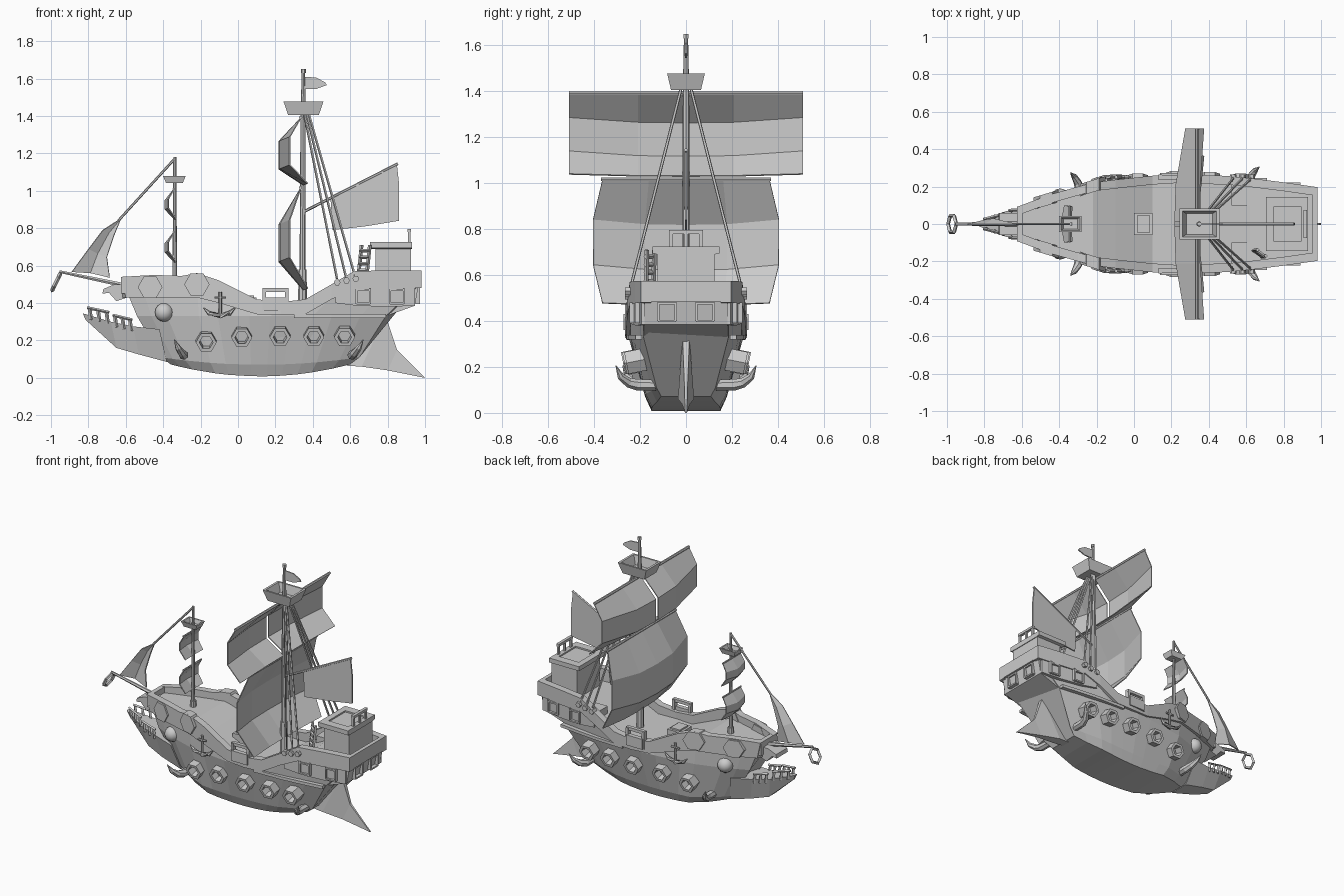
import bpy, bmesh, math
from mathutils import Vector as V


def loft(name, rings, cap=True, closed=True):
    bm = bmesh.new()
    vs = [[bm.verts.new(p) for p in r] for r in rings]
    n = len(rings[0])
    for a, b in zip(vs, vs[1:]):
        for i in range(n if closed else n - 1):
            j = (i + 1) % n
            bm.faces.new((a[i], a[j], b[j], b[i]))
    if cap:
        bm.faces.new(vs[0])
        bm.faces.new(vs[-1])
    bmesh.ops.recalc_face_normals(bm, faces=bm.faces)
    me = bpy.data.meshes.new(name)
    bm.to_mesh(me)
    bm.free()
    ob = bpy.data.objects.new(name, me)
    bpy.context.collection.objects.link(ob)
    return ob


def tube(name, pts, radii, n=6, axis=None):
    pts = [V(p) for p in pts]
    if not isinstance(radii, (list, tuple)):
        radii = [radii] * len(pts)
    rings = []
    for i, p in enumerate(pts):
        t = V(axis) if axis else pts[min(i + 1, len(pts) - 1)] - pts[max(i - 1, 0)]
        t.normalize()
        u = t.cross(V((1, 0, 0)) if abs(t.x) < .9 else V((0, 1, 0))).normalized()
        w = t.cross(u)
        rings.append([p + radii[i] * (math.cos(k * math.tau / n) * w + math.sin(k * math.tau / n) * u)
                      for k in range(n)])
    return loft(name, rings)


def rect(x0, x1, w, z):
    return [(x0, -w, z), (x1, -w, z), (x1, w, z), (x0, w, z)]


def box(name, x0, x1, y0, y1, z0, z1):
    c, w = (y0 + y1) / 2, abs(y1 - y0) / 2
    return loft(name, [[(x, y + c, z) for x, y, z in rect(x0, x1, w, q)] for q in (z0, z1)])


def plate(name, pts, y, t):
    return loft(name, [[(x, y + d, z) for x, z in pts] for d in (-t / 2, t / 2)])


def lerp(x, table):
    for (a, p), (b, q) in zip(table, table[1:]):
        if x <= b:
            return p + (q - p) * max(0, (x - a) / (b - a))
    return table[-1][1]


def sail(name, rows, cols, flare):
    # rows: (x, z, width factor, flare share); cols: y positions; flare pulls the side edges back and up
    m = max(abs(c) for c in cols)
    rings = [[(x + flare * k * (abs(c) / m) ** 2.5, c * f, z + .4 * flare * k * (abs(c) / m) ** 2.5)
              for c in cols] for x, z, f, k in rows]
    ob = loft(name, rings, cap=False, closed=False)
    ob.modifiers.new("thickness", "SOLIDIFY").thickness = .006


# hull: half widths along the length, lofted from raked stations
WT = [(-.62, .08), (-.45, .145), (-.22, .21), (0, .237), (.2, .255), (.5, .245), (.7, .225), (.98, .185)]
DECK = [(-.61, .5), (-.22, .5), (-.1, .45), (.1, .36), (.36, .36), (.5, .43), (.62, .49), (.96, .49)]
rings = []
for xt in (-.61, -.52, -.42, -.22, -.1, .1, .23, .36, .5, .62, .8, .96):
    u = (xt + .61) / 1.57
    W = lerp(xt, WT)
    belly = .08 * (2 * u - 1) ** 2
    end = min(1, .3 + 3.5 * u) * min(1, .72 + 1.2 * (1 - u))
    half = [(-.36 + .96 * u, .15 * end, .008 + belly * .8),
            (-.41 + 1.06 * u, .178 * end, .07 + belly * .5),
            (-.54 + 1.33 * u, W * .985, .33),
            (xt, W - .005, lerp(xt, DECK))]
    rings.append([(x, -y, z) for x, y, z in half] + [(x, y, z) for x, y, z in reversed(half)])
loft("hull", rings)

# lower jaw of the bow
loft("lower_jaw", [[(xb, -wb, zb), (x, -w, z), (x, w, z), (xb, wb, zb)] for xb, wb, zb, x, w, z in
     ((-.815, .006, .31, -.83, .012, .345), (-.65, .035, .16, -.68, .07, .30), (-.53, .06, .125, -.56, .09, .275),
      (-.38, .07, .085, -.42, .125, .26))])
# tail fin
loft("tail_fin", [[(x, -w, z) for x, z, w in f] + [(x, w, z) for x, z, w in reversed(f)] for f in
     ([(.58, .065, .03), (.77, .33, .015)], [(.66, .06, .035), (.79, .33, .015)],
      [(.8, .04, .018), (.85, .15, .008)], [(1., 0, .004), (.99, .01, .004)])])

RAIL = [(-.625, .43, .54), (-.45, .43, .55), (-.3, .43, .545), (-.22, .43, .56), (-.1, .40, .52), (.1, .34, .42),
        (.23, .335, .405), (.36, .34, .42), (.5, .42, .5), (.62, .475, .57), (.8, .475, .575), (.98, .48, .575)]
for s in (-1, 1):
    # bulwark rail following the sheer
    loft("bulwark", [[(x + (.025 if x < -.6 else 0), s * (lerp(x, WT) + .012), a), (x, s * (lerp(x, WT) + .012), b),
                      (x, s * (lerp(x, WT) - .035), b), (x, s * (lerp(x, WT) - .035), a)] for x, a, b in RAIL])
    # wale strip
    loft("wale", [[(x, s * (lerp(x, WT) + d), z) for d, z in ((-.02, .32), (.008, .32), (.008, .34), (-.02, .34))]
                  for x in (.3, .5, .65, .79)])
    # stern gallery side
    loft("gallery_side", [[(x, s * y, z) for y, z in ((.1, a), (lerp(x, WT) + .004, a),
         (lerp(x, WT) + .004, .49), (.1, .49))] for x, a in ((.52, .4), (.64, .385), (.8, .38), (.945, .385))])
    for x in (.67, .85):
        y = s * (lerp(x, WT) + .006)
        for d in (-.036, .036):
            box("window_frame", x + d - .005, x + d + .005, y - .012, y + .012, .395, .48)
            box("window_frame", x - .036, x + .036, y - .012, y + .012, .433 + d - .005, .433 + d + .005)
    # stern windows
    for d in (-.038, .038):
        box("stern_window_frame", .94, .972, s * .083 + d - .005, s * .083 + d + .005, .40, .48)
        box("stern_window_frame", .94, .972, s * .083 - .04, s * .083 + .04, .438 + d - .005, .438 + d + .005)
    # hexagonal gun ports
    for x, z in ((-.17, .2), (.02, .225), (.225, .228), (.405, .228), (.57, .228)):
        y = lerp(x, WT) * .86
        a, b, c = [(x, s * (y + d), z - d * .2) for d in (-.06, .055, 0)]
        tube("gun_port", [a, b, b, c], [.056, .056, .037, .033], 6, (0, s, -.2))
    # curved horns low on the hull
    for x, y, dx in ((-.29, .13, -.05), (.61, .16, .06)):
        tube("horn", [(x, s * (y - .03), .12), (x, s * (y + .05), .122), (x + dx * .2, s * (y + .09), .132),
                      (x + dx * .6, s * (y + .125), .16), (x + dx, s * (y + .145), .205)],
             [.024, .026, .022, .016, .002], 7)
    # eye
    bpy.ops.mesh.primitive_uv_sphere_add(segments=14, ring_count=8, radius=.05, location=(-.395, s * .14, .35))
    bpy.context.object.name = "eye"
    bpy.ops.object.shade_smooth()
    # shield plates on the rail
    for x, z, r in ((-.47, .485, .066), (-.22, .5, .068)):
        y = lerp(x, WT)
        sl = .3
        hexa = [(r * math.cos(k * math.pi / 3), r * math.sin(k * math.pi / 3)) for k in range(6)]
        loft("rail_shield", [[(x + a, s * (y + d + a * sl), z + b) for a, b in hexa] for d in (-.04, .025)])
    # boarding gate frame amidships
    plate("gate_panel", [(.14, .36), (.26, .36), (.26, .43), (.14, .43)], s * .258, .03)
    for x in (.14, .26):
        box("gate_post", x - .009, x + .009, s * .25 - .015, s * .25 + .015, .36, .475)
    box("gate_bar", .13, .27, s * .25 - .012, s * .25 + .012, .46, .48)
    # anchor
    y = s * (lerp(-.09, WT) + .025)
    tube("anchor_shank", [(-.095, y, .46), (-.095, y, .33)], .009)
    tube("anchor_arms", [(-.185, y, .375), (-.155, y, .345), (-.095, y, .33), (-.045, y, .345), (-.015, y, .375)],
         [.003, .013, .014, .013, .003])
    tube("anchor_stock", [(-.125, y, .43), (-.065, y, .43)], .007)
    # shrouds
    for i in range(3):
        x = .53 + .05 * i
        tube("shroud", [(.355 + .012 * i, s * .022, 1.41), (x, s * .245, .53)], .007, 5)
        tube("deadeye", [(x, s * .225, .51 + .01 * i), (x, s * .265, .51 + .01 * i)], .018, 6)
    # jaw teeth railing
    for x0, y0, x1, y1, z0, z1 in ((-.785, .025, -.695, .055, .325, .37), (-.65, .072, -.57, .082, .285, .34)):
        for t in (0, .5, 1):
            x, y, z = x0 + (x1 - x0) * t, y0 + (y1 - y0) * t, z0 - .02 * t
            tube("tooth_post", [(x, s * y, z - .015), (x - .008, s * y, z + .045)], .01, 4)
        tube("tooth_rail", [(x0 - .02, s * y0, z0 + .05), (x1 + .005, s * y1, z0 + .025)], .008, 4)
    # upper main sail halves
    sail("upper_main_sail", [(.333, 1.39, 1, 0), (.216, 1.265, 1, 1), (.216, 1.115, 1, 1), (.348, 1.028, 1, .4)],
         [s * c for c in (.012, .21, .51)], .058)

# bow and stern caps
box("bow_rail", -.625, -.595, -.085, .085, .45, .54)
box("stern_rail", .955, .98, -.19, .19, .485, .575)
plate("stern_gallery", [(.79, .33), (.945, .385), (.965, .49), (.79, .49)], 0, .36)
# deck fittings
box("hatch", .0, .1, -.06, .06, .36, .43)
box("hatch_lid", .015, .085, -.045, .045, .43, .44)
# cabin
box("cabin", .735, .925, -.125, .125, .49, .695)
loft("cabin_roof", [rect(.715, .93, .125, .69), rect(.705, .93, .145, .695), rect(.705, .93, .145, .725),
                    rect(.745, .895, .09, .725), rect(.745, .895, .09, .715)])
for y in (-.065, 0, .065):
    box("roof_rail_post", .908, .922, y - .008, y + .008, .72, .79)
box("roof_rail", .905, .925, -.075, .075, .78, .797)
# ladder
for dx, dy in ((-.022, .012), (.022, -.02)):
    tube("ladder_side", [(.66 + dx, -.155 + dy, .49), (.683 + dx, -.15 + dy, .71)], .01, 4)
for k in range(5):
    x, z = .664 + .004 * k, .54 + .035 * k
    tube("ladder_rung", [(x - .026, -.14, z), (x + .026, -.178, z)], .009, 4)

# main mast, crow's nest, yards and flag
tube("main_mast", [(.345, 0, .34), (.345, 0, .58), (.345, 0, .58), (.348, 0, 1.4), (.35, 0, 1.64)],
     [.024, .022, .016, .014, .009], 8, (0, 0, 1))
tube("mast_tip", [(.35, 0, 1.63), (.35, 0, 1.65)], .013, 6)
loft("main_crows_nest", [rect(.268, .432, .065, 1.405), rect(.243, .457, .082, 1.478), rect(.258, .442, .07, 1.478),
                         rect(.28, .42, .055, 1.42)])
plate("flag", [(.355, 1.545), (.42, 1.545), (.475, 1.565), (.465, 1.58), (.42, 1.605), (.355, 1.61)], 0, .008)
tube("upper_yard", [(.335, -.51, 1.393), (.335, .51, 1.393)], .009)
tube("lower_yard", [(.335, -.37, 1.018), (.335, .37, 1.018)], .009)
sail("lower_main_sail", [(.333, 1.015, .9, 0), (.216, .82, 1, 1), (.216, .62, 1, 1), (.348, .467, .9, .4)],
     (-.405, -.18, 0, .18, .405), .058)

# spanker sail and gaff
tube("gaff", [(.355, 0, .89), (.855, 0, 1.145)], .008)
plate("spanker_sail", [(.495, .955), (.85, 1.138), (.862, 1.03), (.862, .84), (.68, .81), (.505, .79)], 0, .01)

# fore mast, nest and sails
tube("fore_mast", [(-.338, 0, .45), (-.338, 0, 1.18)], [.013, .008], 8)
tube("fore_mast_foot", [(-.338, 0, .47), (-.338, 0, .54)], .02, 8)
loft("fore_crows_nest", [rect(-.385, -.295, .033, 1.042), rect(-.4, -.28, .044, 1.078),
                         rect(-.39, -.29, .035, 1.078), rect(-.378, -.302, .026, 1.052)])
for z in (1.01, .78):
    tube("fore_yard", [(-.345, -.1, z), (-.345, .1, z)], .005)
    sail("fore_sail", [(-.345, z, .95, 0), (-.392, z - .06, 1, 1), (-.392, z - .11, 1, 1), (-.34, z - .165, .95, .4)],
         (-.1, 0, .1), .018)

# bowsprit, stay, jib and ring
tube("bowsprit", [(-.56, 0, .485), (-.955, 0, .568)], [.014, .008])
tube("fore_stay", [(-.338, 0, 1.172), (-.64, 0, .84)], .007)
jib = loft("jib_sail", [[(-.62, 0, .858), (-.622, 0, .856), (-.625, 0, .85)],
                        [(-.725, 0, .79), (-.69, .015, .775), (-.66, .005, .765)],
                        [(-.80, 0, .69), (-.75, .03, .665), (-.70, .01, .645)],
                        [(-.89, 0, .567), (-.79, .025, .56), (-.685, 0, .535)]], cap=False, closed=False)
jib.modifiers.new("thickness", "SOLIDIFY").thickness = .008
bpy.ops.mesh.primitive_torus_add(major_segments=6, minor_segments=4, major_radius=.05, minor_radius=.011,
                                 location=(-.972, 0, .512), rotation=(0, math.radians(116), 0))
bpy.context.object.name = "bow_ring"
# nose curl above the mouth
plate("nose_curl", [(-.59, .5), (-.66, .5), (-.72, .475), (-.725, .45), (-.69, .455), (-.65, .41), (-.59, .43)], 0, .12)
